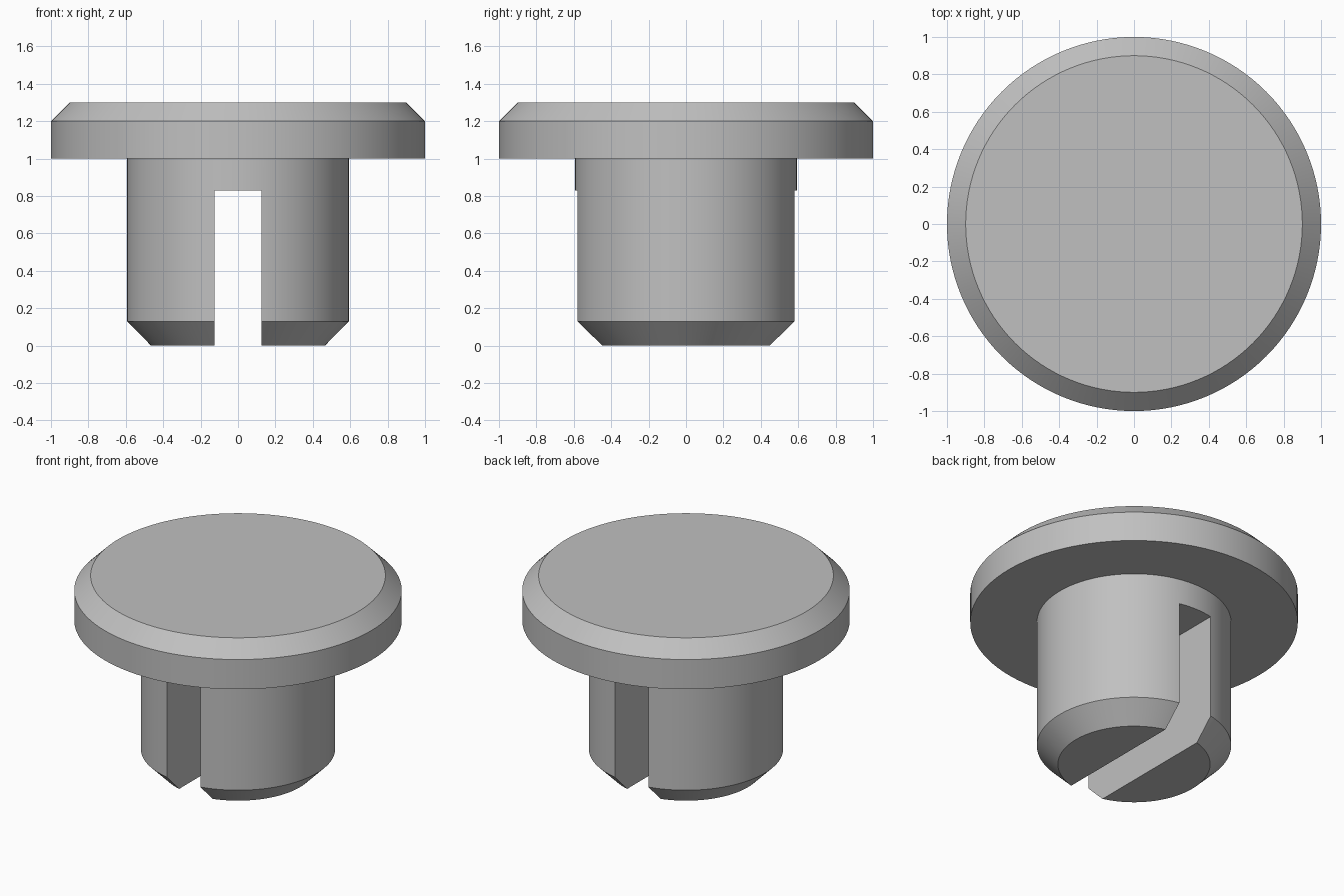
import bpy
import bmesh
from math import cos, sin, tau, radians

SEGMENTS = 128
SLOT_WIDTH, SLOT_TOP = 0.25, 0.83

# Remove the default cube
cube = bpy.data.objects.get("Cube")
if cube:
    bpy.data.objects.remove(cube, do_unlink=True)

# Single plain grey
grey = bpy.data.materials.new("light_grey")
grey.use_nodes = True
colour = (0.53, 0.53, 0.53, 1)
grey.diffuse_color = colour
grey.node_tree.nodes["Principled BSDF"].inputs["Base Color"].default_value = colour


def add_object(name, bm):
    """Turn a bmesh into a grey object in the scene."""
    bmesh.ops.recalc_face_normals(bm, faces=bm.faces)
    mesh = bpy.data.meshes.new(name)
    bm.to_mesh(mesh)
    bm.free()
    mesh.materials.append(grey)
    obj = bpy.data.objects.new(name, mesh)
    bpy.context.collection.objects.link(obj)
    return obj


def lathe(name, profile):
    """Spin (radius, height) points into a closed solid with flat caps."""
    bm = bmesh.new()
    rings = [[bm.verts.new((r * cos(tau * i / SEGMENTS), r * sin(tau * i / SEGMENTS), z))
              for i in range(SEGMENTS)] for r, z in profile]
    for low, high in zip(rings, rings[1:]):
        for i in range(SEGMENTS):
            j = (i + 1) % SEGMENTS
            bm.faces.new((low[i], low[j], high[j], high[i]))
    bm.faces.new(rings[0])
    bm.faces.new(rings[-1])
    return add_object(name, bm)


# Chamfered stem flowing into the wide chamfered head
plug = lathe("plug_body", [(0.465, 0), (0.593, 0.13), (0.593, 1.0),
                           (1.0, 1.0), (1.0, 1.2), (0.9, 1.3)])

# Slot through the stem from front to back, open at the bottom
bm = bmesh.new()
bmesh.ops.create_cube(bm, size=1)
bmesh.ops.scale(bm, vec=(SLOT_WIDTH, 2, 2 * SLOT_TOP), verts=bm.verts)
cutter = add_object("slot_cutter", bm)
cutter.hide_render = True

slot = plug.modifiers.new("slot", 'BOOLEAN')
slot.operation = 'DIFFERENCE'
slot.solver = 'EXACT'
slot.object = cutter

bpy.ops.object.select_all(action='DESELECT')
plug.select_set(True)
bpy.context.view_layer.objects.active = plug
bpy.ops.object.modifier_apply(modifier=slot.name)
bpy.data.objects.remove(cutter, do_unlink=True)

# Smooth round walls, crisp chamfers and slot edges
bpy.ops.object.shade_smooth_by_angle(angle=radians(30))
